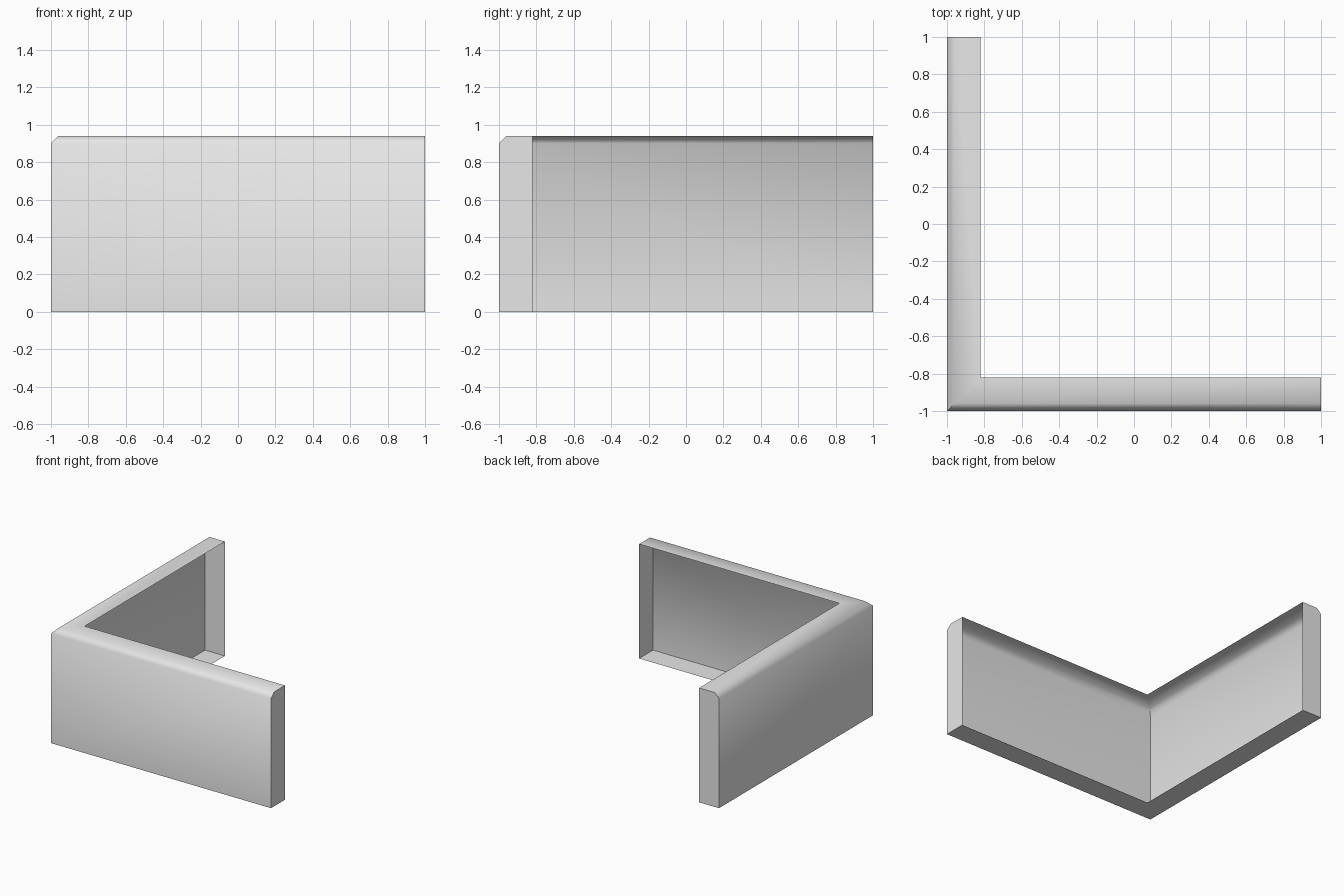
import bpy, bmesh
from math import radians

cube = bpy.data.objects.get("Cube")
if cube:
    bpy.data.objects.remove(cube, do_unlink=True)

HEIGHT, DEPTH, CHAMFER = 0.94, 0.18, 0.04

grey = bpy.data.materials.new("plain_grey")
grey.use_nodes = True
grey.diffuse_color = (0.8, 0.8, 0.8, 1)
bsdf = next(n for n in grey.node_tree.nodes if n.type == 'BSDF_PRINCIPLED')
bsdf.inputs["Base Color"].default_value = grey.diffuse_color

# Cross-section: (inset from the outer face, height), open on the inner side
profile = [(DEPTH, 0), (0, 0), (0, HEIGHT - CHAMFER), (CHAMFER, HEIGHT), (DEPTH, HEIGHT)]

# Stations along the L: right end, mitred corner, back end
stations = [
    lambda d, z: (1, d - 1, z),
    lambda d, z: (d - 1, d - 1, z),
    lambda d, z: (d - 1, 1, z),
]

bm = bmesh.new()
rings = [[bm.verts.new(place(d, z)) for d, z in profile] for place in stations]

# Bottom, outer wall, chamfer and top of both arms
for a, b in zip(rings, rings[1:]):
    for j in range(len(profile) - 1):
        bm.faces.new((b[j], a[j], a[j + 1], b[j + 1]))

# End caps
bm.faces.new(rings[0][::-1])
bm.faces.new(rings[-1])

mesh = bpy.data.meshes.new("corner_wall")
bm.to_mesh(mesh)
bm.free()
mesh.materials.append(grey)

wall = bpy.data.objects.new("corner_wall", mesh)
bpy.context.collection.objects.link(wall)

# Soften the chamfer, keep the corner and ends crisp
bpy.ops.object.select_all(action='DESELECT')
wall.select_set(True)
bpy.context.view_layer.objects.active = wall
bpy.ops.object.shade_smooth_by_angle(angle=radians(50))
